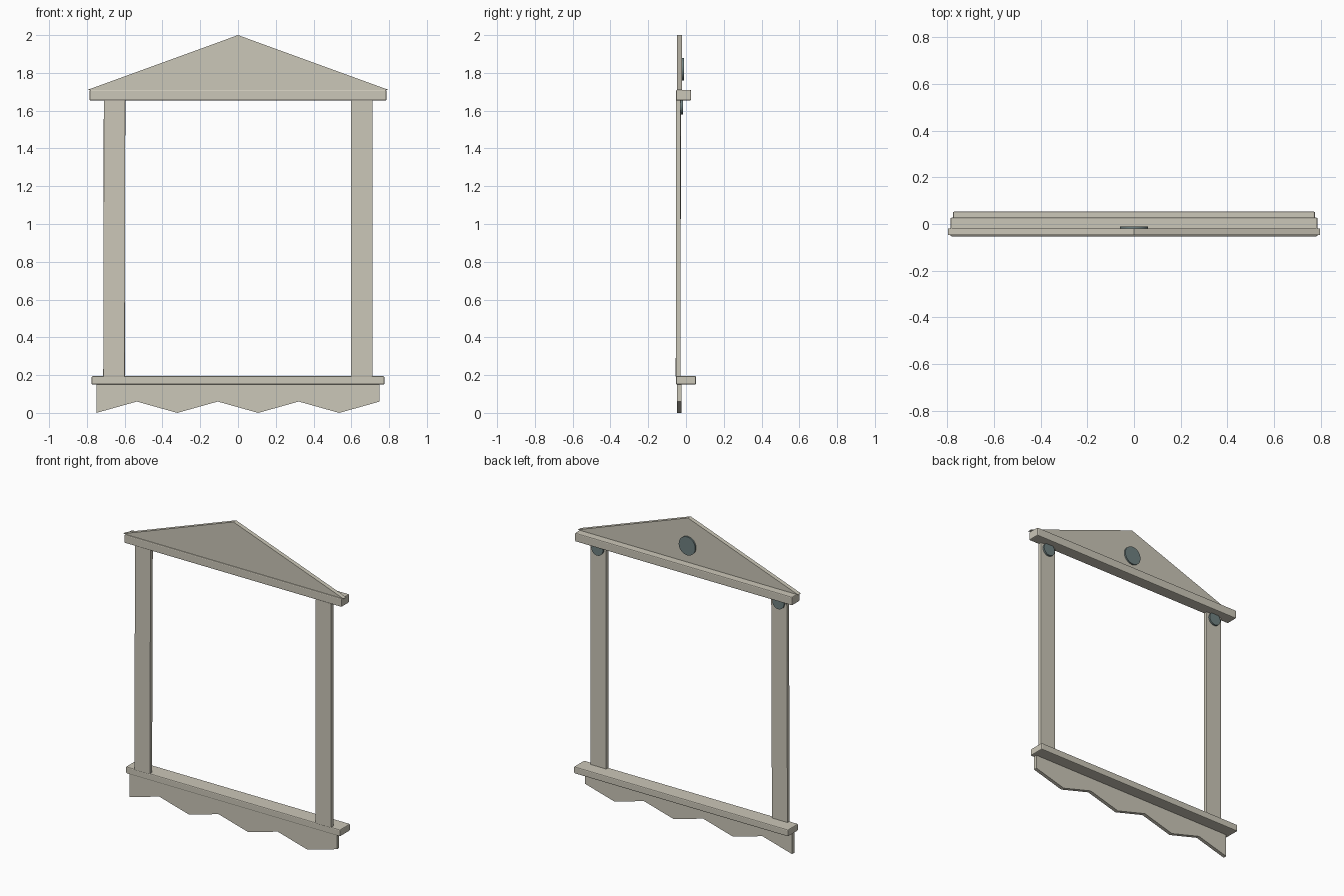
import bpy, bmesh, math

if "Cube" in bpy.data.objects:
    bpy.data.objects.remove(bpy.data.objects["Cube"])


def material(name, rgb):
    m = bpy.data.materials.new(name)
    m.diffuse_color = (*rgb, 1)
    m.use_nodes = True
    m.node_tree.nodes["Principled BSDF"].inputs["Base Color"].default_value = m.diffuse_color
    return m


WOOD = material("painted_wood", (0.60, 0.57, 0.48))
DISC = material("dark_disc", (0.16, 0.22, 0.22))


def finish(bm, name, mat, bevel=0.0):
    bmesh.ops.recalc_face_normals(bm, faces=bm.faces)
    mesh = bpy.data.meshes.new(name)
    bm.to_mesh(mesh)
    bm.free()
    mesh.materials.append(mat)
    ob = bpy.data.objects.new(name, mesh)
    bpy.context.collection.objects.link(ob)
    if bevel:
        mod = ob.modifiers.new("edge_bevel", 'BEVEL')
        mod.width = bevel
        mod.segments = 2
    return ob


def box(name, x, y, z, bevel):
    """Bevelled box from (min, max) ranges, origin at its centre."""
    bm = bmesh.new()
    bmesh.ops.create_cube(bm, size=1)
    bmesh.ops.scale(bm, vec=(x[1] - x[0], y[1] - y[0], z[1] - z[0]), verts=bm.verts)
    ob = finish(bm, name, WOOD, bevel)
    ob.location = [(r[0] + r[1]) / 2 for r in (x, y, z)]
    return ob


def board(name, outline, y0, y1):
    """Flat board: an x-z outline extruded along y."""
    bm = bmesh.new()
    face = bm.faces.new([bm.verts.new((x, y0, z)) for x, z in outline])
    ext = bmesh.ops.extrude_face_region(bm, geom=[face])
    verts = [v for v in ext["geom"] if isinstance(v, bmesh.types.BMVert)]
    bmesh.ops.translate(bm, vec=(0, y1 - y0, 0), verts=verts)
    return finish(bm, name, WOOD)


def disc(name, x, z, r, y0, y1):
    bm = bmesh.new()
    bmesh.ops.create_cone(bm, cap_ends=True, segments=32, radius1=r, radius2=r, depth=y1 - y0)
    ob = finish(bm, name, DISC)
    ob.rotation_euler.x = math.pi / 2
    ob.location = (x, (y0 + y1) / 2, z)
    for p in ob.data.polygons:
        p.use_smooth = len(p.vertices) == 4
    ob.data.set_sharp_from_angle(angle=math.radians(40))


# Triangular pediment
board("pediment", [(-0.797, 1.71), (0.797, 1.71), (0, 2.0)], -0.048, -0.02)

# Head rail and sill
box("head_rail", (-0.786, 0.786), (-0.053, 0.027), (1.654, 1.71), 0.006)
box("sill", (-0.775, 0.775), (-0.053, 0.053), (0.15, 0.195), 0.006)

# Side posts, the left one leaning very slightly
for side, label in ((-1, "left"), (1, "right")):
    xs = sorted((side * 0.598, side * 0.712))
    post = box(label + "_post", xs, (-0.053, -0.028), (0.19, 1.658), 0.003)
    if side < 0:
        post.rotation_euler = (-0.002, 0.002, 0)
    disc(label + "_post_disc", side * 0.655, 1.622, 0.042, -0.03, -0.016)

# Zigzag skirt under the sill
zigzag = [(-0.75 + 1.5 * i / 7, 0.06 * (i % 2)) for i in range(8)]
board("skirt", zigzag + [(0.75, 0.152), (-0.75, 0.152)], -0.048, -0.025)

# Round disc on the back of the pediment
disc("pediment_disc", 0, 1.82, 0.06, -0.022, -0.01)
